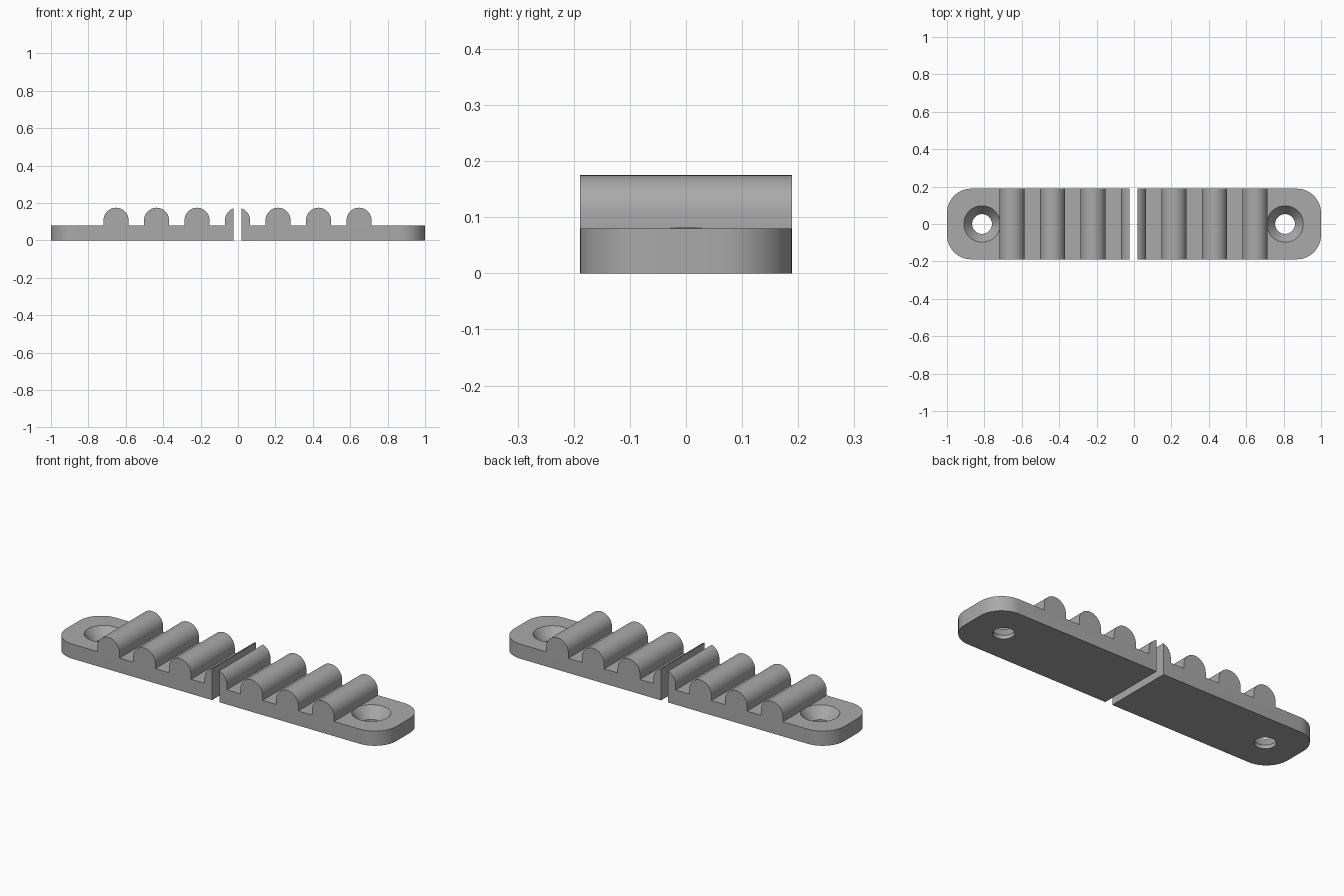
import bpy, bmesh, math

cube = bpy.data.objects.get("Cube")
if cube:
    bpy.data.objects.remove(cube, do_unlink=True)

BASE_H, TOP_H, HALF_W = 0.08, 0.175, 0.189
TOOTH_R, PITCH, CENTRE = 0.067, 0.2165, -0.0025
GAP, CORNER_R, HOLE_X = 0.0215, 0.13, 0.81

grey = bpy.data.materials.new("plain_grey")
grey.use_nodes = True
colour = (0.4, 0.4, 0.4, 1)
grey.diffuse_color = colour
grey.node_tree.nodes["Principled BSDF"].inputs["Base Color"].default_value = colour


def tooth_arch(cx, start=0.0, steps=24):
    """Points over one round-topped tooth, beginning at local x = start."""
    spring = TOP_H - TOOTH_R
    first = math.acos(start / TOOTH_R) if start else math.pi
    pts = [] if start else [(cx - TOOTH_R, BASE_H)]
    for i in range(steps + 1):
        a = first * (1 - i / steps)
        pts.append((cx + TOOTH_R * math.cos(a), spring + TOOTH_R * math.sin(a)))
    return pts + [(cx + TOOTH_R, BASE_H)]


def make_object(name, bm):
    bmesh.ops.recalc_face_normals(bm, faces=bm.faces)
    mesh = bpy.data.meshes.new(name)
    bm.to_mesh(mesh)
    bm.free()
    obj = bpy.data.objects.new(name, mesh)
    bpy.context.collection.objects.link(obj)
    mesh.materials.append(grey)
    return obj


def countersunk_cutter(x):
    """Straight bore widening into a cone at the top face."""
    bm = bmesh.new()
    rings = []
    for r, z in ((0.053, -0.02), (0.053, 0.02), (0.098, BASE_H + 0.0005)):
        circle = bmesh.ops.create_circle(bm, segments=48, radius=r)["verts"]
        bmesh.ops.translate(bm, verts=circle, vec=(x, 0, z))
        rings.append(circle)
    for low, high in zip(rings, rings[1:]):
        for i in range(48):
            j = (i + 1) % 48
            bm.faces.new((low[i], low[j], high[j], high[i]))
    bm.faces.new(rings[0])
    bm.faces.new(rings[-1])
    return make_object("hole_cutter", bm)


def clamp_half(name, side):
    # Side profile, from the split at the middle out to the rounded end
    profile = [(GAP, 0)] + tooth_arch(0, GAP)
    for k in range(1, 4):
        profile += tooth_arch(k * PITCH)
    end = 1 - side * CENTRE
    profile += [(end, BASE_H), (end, 0)]

    bm = bmesh.new()
    verts = [bm.verts.new((CENTRE + side * x, -HALF_W, z)) for x, z in profile]
    face = bm.faces.new(verts)
    extruded = bmesh.ops.extrude_face_region(bm, geom=[face])["geom"]
    moved = [g for g in extruded if isinstance(g, bmesh.types.BMVert)]
    bmesh.ops.translate(bm, verts=moved, vec=(0, 2 * HALF_W, 0))

    # Round the two upright corners at the outer end
    corners = [e for e in bm.edges
               if all(abs(v.co.x - side) < 1e-4 for v in e.verts)
               and abs(e.verts[0].co.z - e.verts[1].co.z) > 0.01]
    bmesh.ops.bevel(bm, geom=corners, offset=CORNER_R, segments=12,
                    profile=0.5, affect='EDGES')
    obj = make_object(name, bm)

    # Screw hole
    cutter = countersunk_cutter(CENTRE + side * HOLE_X)
    cut = obj.modifiers.new("screw_hole", 'BOOLEAN')
    cut.operation, cut.object, cut.solver = 'DIFFERENCE', cutter, 'EXACT'
    bpy.ops.object.select_all(action='DESELECT')
    bpy.context.view_layer.objects.active = obj
    obj.select_set(True)
    bpy.ops.object.modifier_apply(modifier=cut.name)
    bpy.data.objects.remove(cutter, do_unlink=True)
    bpy.ops.object.shade_smooth_by_angle(angle=math.radians(30))


clamp_half("toothed_strip_left", 1)
clamp_half("toothed_strip_right", -1)
